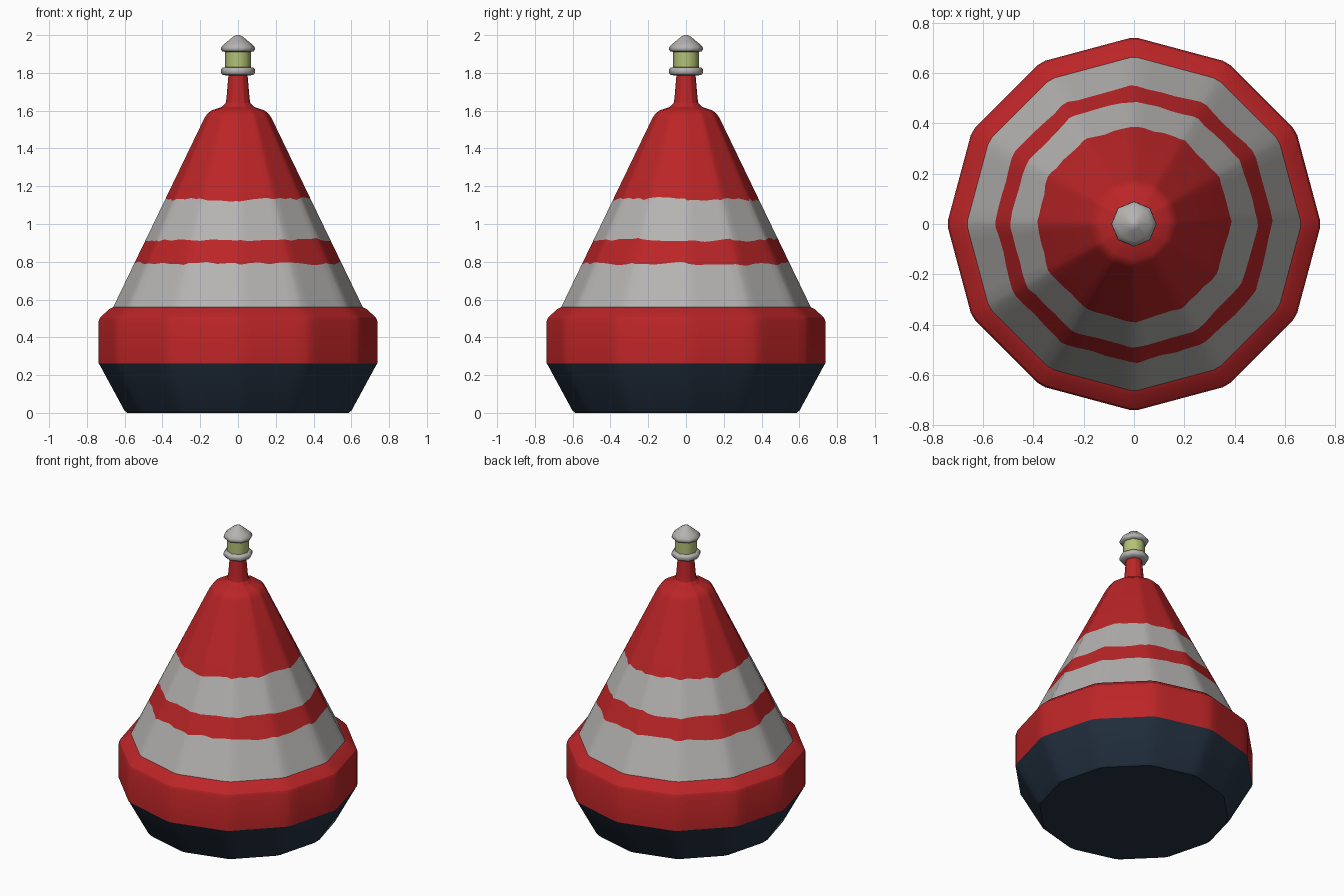
import bpy, bmesh, math, random

if "Cube" in bpy.data.objects:
    bpy.data.objects.remove(bpy.data.objects["Cube"])

random.seed(4)


def material(name, rgb):
    m = bpy.data.materials.new(name)
    m.diffuse_color = (*rgb, 1)
    m.use_nodes = True
    m.node_tree.nodes["Principled BSDF"].inputs["Base Color"].default_value = m.diffuse_color
    return m


red = material("red paint", (0.50, 0.018, 0.020))
grey = material("light grey", (0.46, 0.45, 0.44))
navy = material("dark navy", (0.018, 0.032, 0.055))
glass = material("yellow green glass", (0.45, 0.54, 0.18))


def section(sides, steps):
    """Unit polygon with a corner on +x; steps are the positions along each side."""
    pts = []
    for i in range(sides):
        a, b = (2 * math.pi * k / sides for k in (i, i + 1))
        for t in steps:
            pts.append((math.cos(a) * (1 - t) + math.cos(b) * t,
                        math.sin(a) * (1 - t) + math.sin(b) * t))
    return pts


def lathe(name, profile, shape, mats, angle):
    """Stack rings of (radius, z, material of the band above, edge waviness)."""
    bm = bmesh.new()
    n = len(shape)
    rings = []
    for k, (r, z, _, wave) in enumerate(profile):
        ring, d = [], 0.0
        for x, y in shape:
            d = 0.5 * d + random.uniform(-wave, wave)
            # wavy edges slide along the slope, so the facets stay flat
            rr = r
            if wave:
                r0, z0 = profile[k - 1][:2]
                r1, z1 = profile[k + 1][:2]
                rr = r + d * (r1 - r0) / (z1 - z0)
            ring.append(bm.verts.new((x * rr, y * rr, z + d)))
        rings.append(ring)
    for k in range(len(rings) - 1):
        for i in range(n):
            j = (i + 1) % n
            f = bm.faces.new((rings[k][i], rings[k][j], rings[k + 1][j], rings[k + 1][i]))
            f.material_index = profile[k][2]
    bm.faces.new(rings[0][::-1]).material_index = profile[0][2]
    bm.faces.new(rings[-1]).material_index = profile[-1][2]
    me = bpy.data.meshes.new(name)
    bm.to_mesh(me)
    bm.free()
    for m in mats:
        me.materials.append(m)
    ob = bpy.data.objects.new(name, me)
    bpy.context.collection.objects.link(ob)
    bpy.ops.object.select_all(action='DESELECT')
    ob.select_set(True)
    bpy.context.view_layer.objects.active = ob
    bpy.ops.object.shade_smooth_by_angle(angle=math.radians(angle))
    return ob


def slope(z):
    """Radius of the straight cone at height z."""
    return 0.665 + (0.172 - 0.665) * (z - 0.56) / (1.575 - 0.56)


R, G, N = 0, 1, 2
twelve = section(12, (0.05, 0.2, 0.4, 0.6, 0.8, 0.95))

# Float body: navy hull, red belt and striped cone
lathe("buoy_body", [
    (0.59, 0.0, N, 0), (0.605, 0.012, N, 0), (0.735, 0.25, N, 0),
    (0.743, 0.262, R, 0), (0.743, 0.485, R, 0), (0.735, 0.505, R, 0),
    (0.685, 0.55, R, 0), (slope(0.56), 0.56, G, 0),
    (slope(0.79), 0.79, R, 0.008), (slope(0.915), 0.915, G, 0.008),
    (slope(1.13), 1.13, R, 0.008), (slope(1.56), 1.56, R, 0),
    (0.163, 1.585, R, 0), (0.14, 1.602, R, 0), (0.085, 1.62, R, 0),
    (0.066, 1.64, R, 0), (0.061, 1.67, R, 0), (0.05, 1.80, R, 0),
], twelve, [red, grey, navy], 25)

# Lantern on the mast
eight = section(8, (0.0,))
lathe("lantern_base_ring", [
    (0.055, 1.785, 0, 0), (0.082, 1.79, 0, 0), (0.090, 1.80, 0, 0),
    (0.090, 1.818, 0, 0), (0.082, 1.828, 0, 0), (0.055, 1.832, 0, 0),
], eight, [grey], 50)
lathe("lantern_glass", [(0.068, 1.825, 0, 0), (0.068, 1.92, 0, 0)], eight, [glass], 50)
lathe("lantern_cap", [
    (0.06, 1.91, 0, 0), (0.083, 1.914, 0, 0), (0.090, 1.924, 0, 0),
    (0.088, 1.938, 0, 0), (0.07, 1.955, 0, 0), (0.025, 1.992, 0, 0), (0.008, 2.0, 0, 0),
], eight, [grey], 50)
